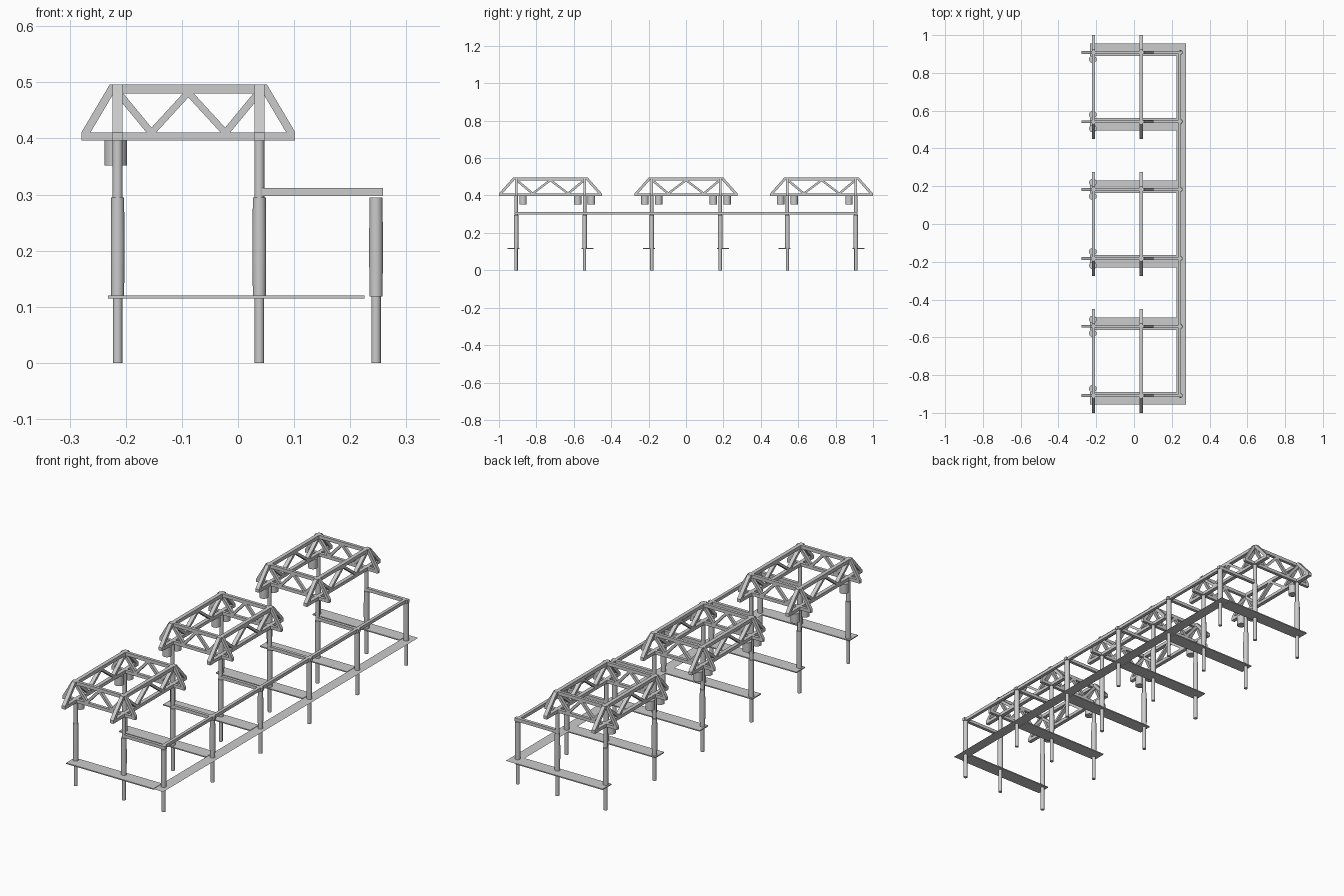
import bpy, bmesh, math
from mathutils import Vector

if "Cube" in bpy.data.objects:
    bpy.data.objects.remove(bpy.data.objects["Cube"])

FRONT_X, MID_X, BACK_X = -0.2145, 0.038, 0.246
BAYS = (-0.725, 0.0, 0.725)
HALF = 0.183
POST_Y = [c + s * HALF for c in BAYS for s in (-1, 1)]


def finish(name, bm, smooth=False):
    bmesh.ops.recalc_face_normals(bm, faces=bm.faces)
    me = bpy.data.meshes.new(name)
    bm.to_mesh(me)
    bm.free()
    ob = bpy.data.objects.new(name, me)
    bpy.context.collection.objects.link(ob)
    if smooth:
        bpy.ops.object.select_all(action='DESELECT')
        ob.select_set(True)
        bpy.context.view_layer.objects.active = ob
        bpy.ops.object.shade_smooth_by_angle(angle=math.radians(40))
    return ob


def box(name, x0, x1, y0, y1, z0, z1):
    bm = bmesh.new()
    bmesh.ops.create_cube(bm, size=1)
    for v in bm.verts:
        v.co = Vector(((x0 + x1) / 2 + v.co.x * (x1 - x0),
                       (y0 + y1) / 2 + v.co.y * (y1 - y0),
                       (z0 + z1) / 2 + v.co.z * (z1 - z0)))
    return finish(name, bm)


def lathe(name, x, y, profile, sides=20):
    """Closed round solid from (radius, z) pairs, bottom to top."""
    bm = bmesh.new()
    rings = [[bm.verts.new((x + r * math.cos(2 * math.pi * i / sides),
                            y + r * math.sin(2 * math.pi * i / sides), z))
              for i in range(sides)] for r, z in profile]
    for a, b in zip(rings, rings[1:]):
        for i in range(sides):
            j = (i + 1) % sides
            bm.faces.new((a[i], a[j], b[j], b[i]))
    bm.faces.new(rings[0])
    bm.faces.new(rings[-1])
    return finish(name, bm, True)


def truss(name, top, end, width, place):
    """Flat truss: top/end are half lengths of top and bottom chords."""
    t = 0.0065
    d = t * (1.25 if end < 0.25 else 1.45)
    polys = [
        [(-end, 0.396), (end, 0.396), (end, 0.411), (-end, 0.411)],
        [(-top, 0.480), (top, 0.480), (top, 0.496), (-top, 0.496)],
    ]
    # zigzag web
    for s in (-1, 1):
        for a in (0, top * 0.95):
            b = top / 2
            polys.append([(s * b - d, 0.410), (s * b + d, 0.410),
                          (s * a + d, 0.482), (s * a - d, 0.482)])
        # sloping end brace
        polys.append([(s * end, 0.411), (s * (end - 2 * d), 0.411),
                      (s * (top - d), 0.496), (s * (top + d), 0.496)])
    bm = bmesh.new()
    for p in polys:
        a, b = [[bm.verts.new(place(u, w, z)) for u, z in p]
                for w in (-width / 2, width / 2)]
        bm.faces.new(a)
        bm.faces.new(b)
        for i in range(4):
            j = (i + 1) % 4
            bm.faces.new((a[i], a[j], b[j], b[i]))
    return finish(name, bm)


# posts with thicker sleeves, tie beams and floor planks on every frame line
for i, y in enumerate(POST_Y):
    for label, x in (("front", FRONT_X), ("middle", MID_X), ("back", BACK_X)):
        prof = [(0.0085, 0), (0.0085, 0.118), (0.0115, 0.118),
                (0.0122, 0.18), (0.0122, 0.23), (0.0115, 0.295)]
        if label != "back":
            prof += [(0.009, 0.295), (0.009, 0.405)]
        lathe(f"{label}_post_{i}", x, y, prof)
    box(f"tie_beam_{i}", MID_X, 0.258, y - 0.0075, y + 0.0075, 0.297, 0.312)
    out = -1 if i % 2 == 0 else 1
    ya, yb = sorted((y - out * 0.018, y + out * 0.047))
    box(f"floor_plank_{i}", -0.232, 0.225, ya, yb, 0.115, 0.120)
    truss(f"cross_truss_{i}", 0.132, 0.1905, 0.014,
          lambda u, w, z, y=y: (-0.0885 + u, y + w, z))

# trusses running lengthwise over each bay
for i, c in enumerate(BAYS):
    for label, x in (("front", FRONT_X), ("middle", MID_X)):
        truss(f"{label}_long_truss_{i}", 0.190, 0.275, 0.018,
              lambda u, w, z, x=x, c=c: (x + w, c + u, z))

# hanging drums beside the front posts, not beyond the outer ends
for i, y in enumerate(POST_Y):
    for s in (-1, 1):
        if abs(y + s * 0.0365) < max(POST_Y):
            lathe(f"hanging_drum_{i}_{s}", -0.218, y + s * 0.0365,
                  [(0.02, 0.352), (0.02, 0.397)], 24)

# long back beam and back walkway sheet
box("long_back_beam", 0.235, 0.250, -0.916, 0.916, 0.297, 0.312)
bm = bmesh.new()
bm.faces.new([bm.verts.new((x, y, 0.118)) for x, y in
              ((0.224, -0.955), (0.276, -0.955), (0.276, 0.955), (0.224, 0.955))])
finish("back_walkway", bm)
